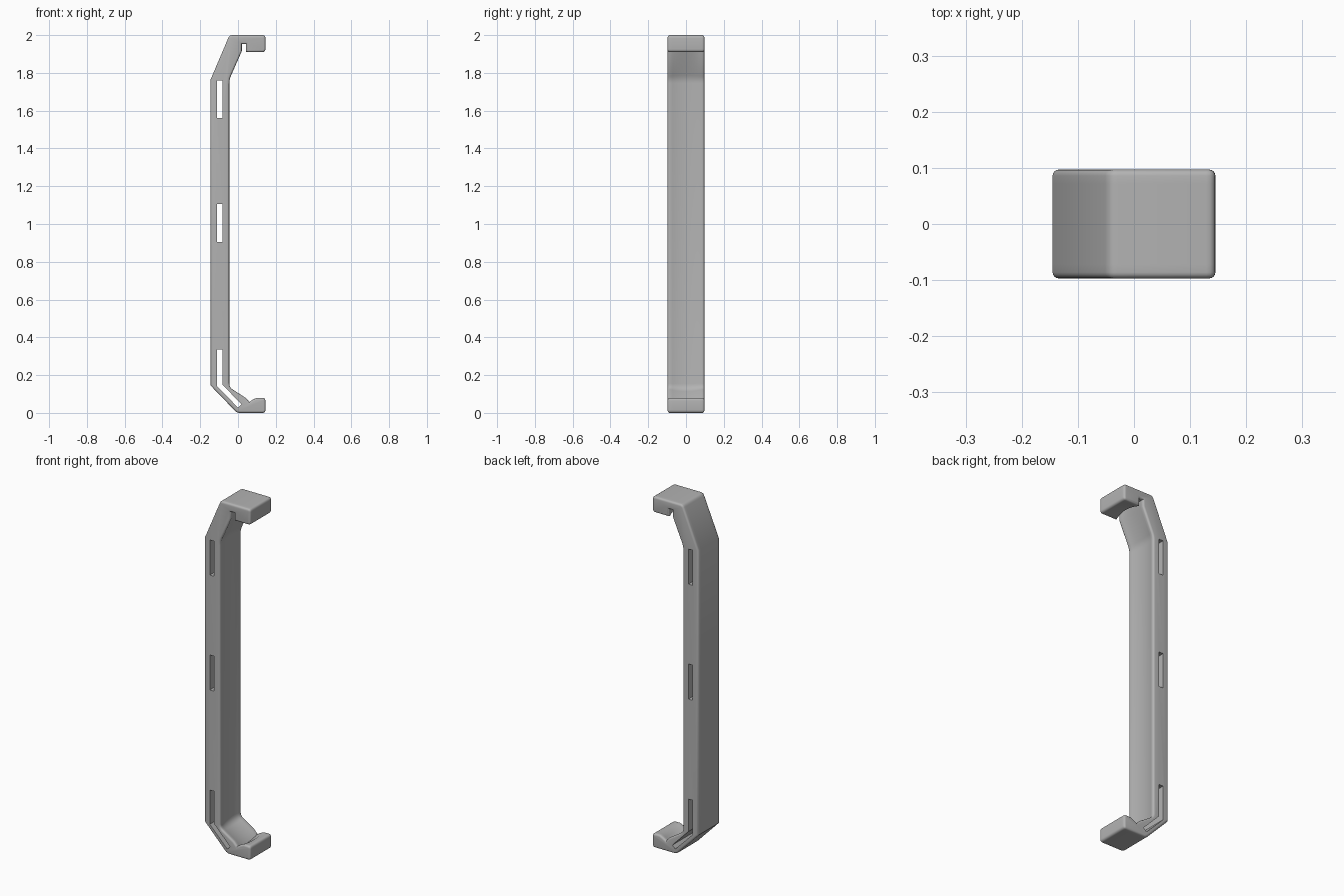
import bpy, bmesh, math
from mathutils import Vector

cube = bpy.data.objects.get("Cube")
if cube:
    bpy.data.objects.remove(cube)

HALF = 0.097     # half depth along y
ROUND = 0.011    # rounding of the long side edges
HOLLOW = 0.012   # depth of the shallow channel in the inner face

grey = bpy.data.materials.new("plain_grey")
grey.use_nodes = True
colour = (0.45, 0.45, 0.45, 1)
grey.diffuse_color = colour
grey.node_tree.nodes["Principled BSDF"].inputs["Base Color"].default_value = colour


def fillet(points, steps=4):
    """Round corners of (x, z, radius, hollow weight) points."""
    out = []
    for i, (x, z, r, w) in enumerate(points):
        p = Vector((x, z))
        if not r:
            out.append((p, w))
            continue
        a = p + (Vector(points[i - 1][:2]) - p).normalized() * r
        b = p + (Vector(points[(i + 1) % len(points)][:2]) - p).normalized() * r
        for k in range(steps + 1):
            t = k / steps
            out.append((a * (1 - t) ** 2 + p * 2 * t * (1 - t) + b * t * t, w))
    return out


def inward(ring):
    """Mitred inward direction at each profile point."""
    result = []
    n = len(ring)
    for i in range(n):
        d1 = (ring[i][0] - ring[i - 1][0]).normalized()
        d2 = (ring[(i + 1) % n][0] - ring[i][0]).normalized()
        m = Vector((-d1.y - d2.y, d1.x + d2.x))
        result.append(m / (1 + d1.dot(d2)))
    return result


def loft(name, points, stations):
    """Loft a profile through (y, inset, hollow) stations."""
    ring = fillet(points)
    dirs = inward(ring)
    bm = bmesh.new()
    rows = []
    for y, inset, hollow in stations:
        row = []
        for (p, w), d in zip(ring, dirs):
            q = p + d * (inset + w * hollow)
            row.append(bm.verts.new((q.x, y, q.y)))
        rows.append(row)
    n = len(ring)
    for a, b in zip(rows, rows[1:]):
        for i in range(n):
            j = (i + 1) % n
            bm.faces.new((a[i], a[j], b[j], b[i]))
    bm.faces.new(rows[0])
    bm.faces.new(rows[-1])
    bmesh.ops.recalc_face_normals(bm, faces=bm.faces)
    mesh = bpy.data.meshes.new(name)
    bm.to_mesh(mesh)
    bm.free()
    mesh.materials.append(grey)
    obj = bpy.data.objects.new(name, mesh)
    bpy.context.collection.objects.link(obj)
    return obj


# Side profile of the bracket, counter-clockwise
profile = [
    (-0.145, 0.145, 0, 0), (-0.005, 0, 0.016, 0),
    (0.145, 0, 0.016, 0), (0.145, 0.08, 0.016, 0),
    (0.1, 0.08, 0, 0.6), (0.08, 0.071, 0, 1), (0.06, 0.058, 0, 1),
    (0.04, 0.08, 0, 1), (-0.046, 0.135, 0.02, 1),
    (-0.046, 1.765, 0.02, 1), (0.02, 1.915, 0, 1),
    (0.02, 1.953, 0, 0), (0.042, 1.953, 0, 0.5), (0.042, 1.91, 0, 1),
    (0.145, 1.91, 0.016, 0), (0.145, 2, 0.016, 0),
    (-0.045, 2, 0.016, 0), (-0.145, 1.765, 0, 0),
]

# Rounded edges at both sides, hollow channel between
flat = HALF - ROUND
edge = [(flat + ROUND * math.sin(a), ROUND * (1 - math.cos(a)), 0)
        for a in (math.pi / 8 * k for k in range(5))]
middle = [(y, 0, HOLLOW * (1 - (y / flat) ** 2))
          for y in (flat * k / 6 for k in range(-5, 6))]
stations = [(-y, i, h) for y, i, h in reversed(edge)] + middle + edge
bracket = loft("bracket", profile, stations)

# Slots through the sides
L, R = -0.11, -0.083
slots = [[(L, lo, 0, 0), (R, lo, 0, 0), (R, lo + 0.2, 0, 0), (L, lo + 0.2, 0, 0)]
         for lo in (0.905, 1.56)]
slots.append([(L, 0.14, 0, 0), (0, 0.028, 0, 0), (0.018, 0.046, 0, 0),
              (R, 0.15, 0, 0), (R, 0.335, 0, 0), (L, 0.335, 0, 0)])

bpy.ops.object.select_all(action='DESELECT')
bpy.context.view_layer.objects.active = bracket
bracket.select_set(True)
for outline in slots:
    cutter = loft("slot_cutter", outline, [(-0.2, 0, 0), (0.2, 0, 0)])
    cutter.hide_render = True
    mod = bracket.modifiers.new("slot", 'BOOLEAN')
    mod.operation = 'DIFFERENCE'
    mod.solver = 'EXACT'
    mod.object = cutter
    bpy.ops.object.modifier_apply(modifier=mod.name)
    bpy.data.objects.remove(cutter)

bpy.ops.object.shade_smooth_by_angle(angle=math.radians(30))
